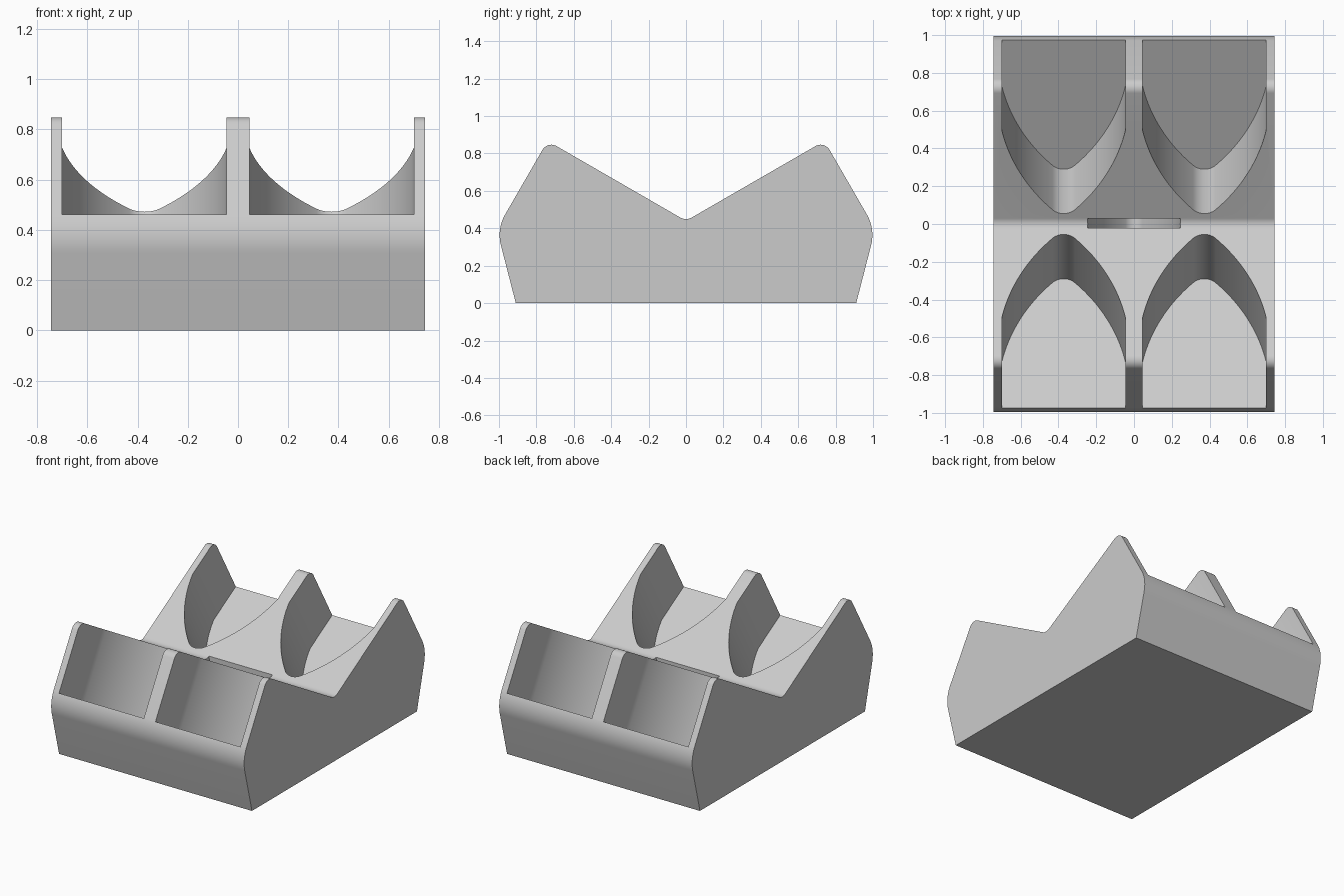
import bpy, bmesh, math
from mathutils import Vector

cube = bpy.data.objects.get("Cube")
if cube:
    bpy.data.objects.remove(cube, do_unlink=True)

grey = bpy.data.materials.new("light grey")
grey.use_nodes = True
grey.diffuse_color = (0.6, 0.6, 0.6, 1)
grey.node_tree.nodes["Principled BSDF"].inputs["Base Color"].default_value = (0.6, 0.6, 0.6, 1)

SLOPE = math.radians(30)
COS, SIN = math.cos(SLOPE), math.sin(SLOPE)
VALLEY_Z = 0.44


def prism(name, outline, near, far, place):
    """Extrude an outline from depth near to depth far; place() maps (a, b, depth) to 3D."""
    bm = bmesh.new()
    rings = [[bm.verts.new(place(a, b, d)) for a, b in outline] for d in (near, far)]
    for ring in rings:
        bm.faces.new(ring)
    n = len(outline)
    for i in range(n):
        j = (i + 1) % n
        bm.faces.new((rings[0][i], rings[0][j], rings[1][j], rings[1][i]))
    bmesh.ops.recalc_face_normals(bm, faces=bm.faces)
    mesh = bpy.data.meshes.new(name)
    bm.to_mesh(mesh)
    bm.free()
    mesh.materials.append(grey)
    obj = bpy.data.objects.new(name, mesh)
    bpy.context.collection.objects.link(obj)
    return obj


def rounded(corners, steps=10):
    """Replace each (a, b, radius) corner by a tangent arc."""
    result = []
    for i, (a, b, radius) in enumerate(corners):
        p = Vector((a, b))
        if radius == 0:
            result.append(p)
            continue
        u = (Vector(corners[i - 1][:2]) - p).normalized()
        v = (Vector(corners[(i + 1) % len(corners)][:2]) - p).normalized()
        half_angle = math.acos(u.dot(v)) / 2
        centre = p + (u + v).normalized() * radius / math.sin(half_angle)
        reach = radius / math.tan(half_angle)
        start, end = p + u * reach - centre, p + v * reach - centre
        sweep = math.pi - 2 * half_angle
        for k in range(steps + 1):
            t = k / steps
            spoke = start * math.sin((1 - t) * sweep) + end * math.sin(t * sweep)
            result.append(centre + spoke / math.sin(sweep))
    return result


def arch(half_width, steps=16):
    """Pointed arch with curved shoulders and a rounded tip, base at height 0."""
    k = half_width / 0.33
    ax, bx, rise = half_width, 0.06 * k, 0.49 * k
    chord = math.hypot(ax - bx, rise)
    lean, bend = math.atan2(rise, ax - bx), math.radians(17)
    r = chord / (2 * math.sin(bend))
    t0, t1 = lean + bend, lean - bend
    side = []
    for i in range(steps + 1):
        t = t0 + (t1 - t0) * i / steps
        side.append((ax + r * (math.sin(t) - math.sin(t0)), r * (math.cos(t) - math.cos(t0))))
    tip = bx / math.sin(t1)
    for i in range(1, 7):
        t = t1 * (1 - i / 6)
        side.append((tip * math.sin(t), rise + tip * (math.cos(t) - math.cos(t1))))
    return side + [(-x, h) for x, h in reversed(side[:-1])]


# Body: one side profile with rounded corners, extruded across the width
half = [(0.91, 0, 0), (1.012, 0.396, 0.22), (0.74, 0.867, 0.055)]
profile = half + [(0, VALLEY_Z, 0.06)] + [(-y, z, r) for y, z, r in reversed(half)]
body = prism("cradle_body", rounded(profile), -0.745, 0.745, lambda y, z, x: (x, y, z))

# Pockets: arch shapes sunk square to each slope and open at the outer face
cutters = []
shape = arch(0.3275)
top = max(h for _, h in shape)
outline = [(x, 0.0635 + top - h) for x, h in shape]
outline = [(0.3275, 1.4)] + outline + [(-0.3275, 1.4)]
for side_x in (-1, 1):
    for side_y in (-1, 1):
        cutters.append(prism(
            "pocket_cutter", outline, -0.47, 0.03,
            lambda x, s, n: (x + side_x * 0.3725,
                             side_y * (s * COS - n * SIN),
                             VALLEY_Z + s * SIN + n * COS)))

# Slot: narrow upright arch sunk into the valley
slot = [(0.245, -0.2)] + arch(0.245) + [(-0.245, -0.2)]
cutters.append(prism("slot_cutter", slot, -0.02, 0.03, lambda x, h, y: (x, y, 0.45 - h)))

bpy.ops.object.select_all(action="DESELECT")
bpy.context.view_layer.objects.active = body
body.select_set(True)
for cutter in cutters:
    cutter.hide_render = True
    cut = body.modifiers.new("cut", "BOOLEAN")
    cut.operation = "DIFFERENCE"
    cut.solver = "EXACT"
    cut.object = cutter
    bpy.ops.object.modifier_apply(modifier=cut.name)
    bpy.data.objects.remove(cutter, do_unlink=True)

bpy.ops.object.shade_smooth_by_angle(angle=math.radians(25))
